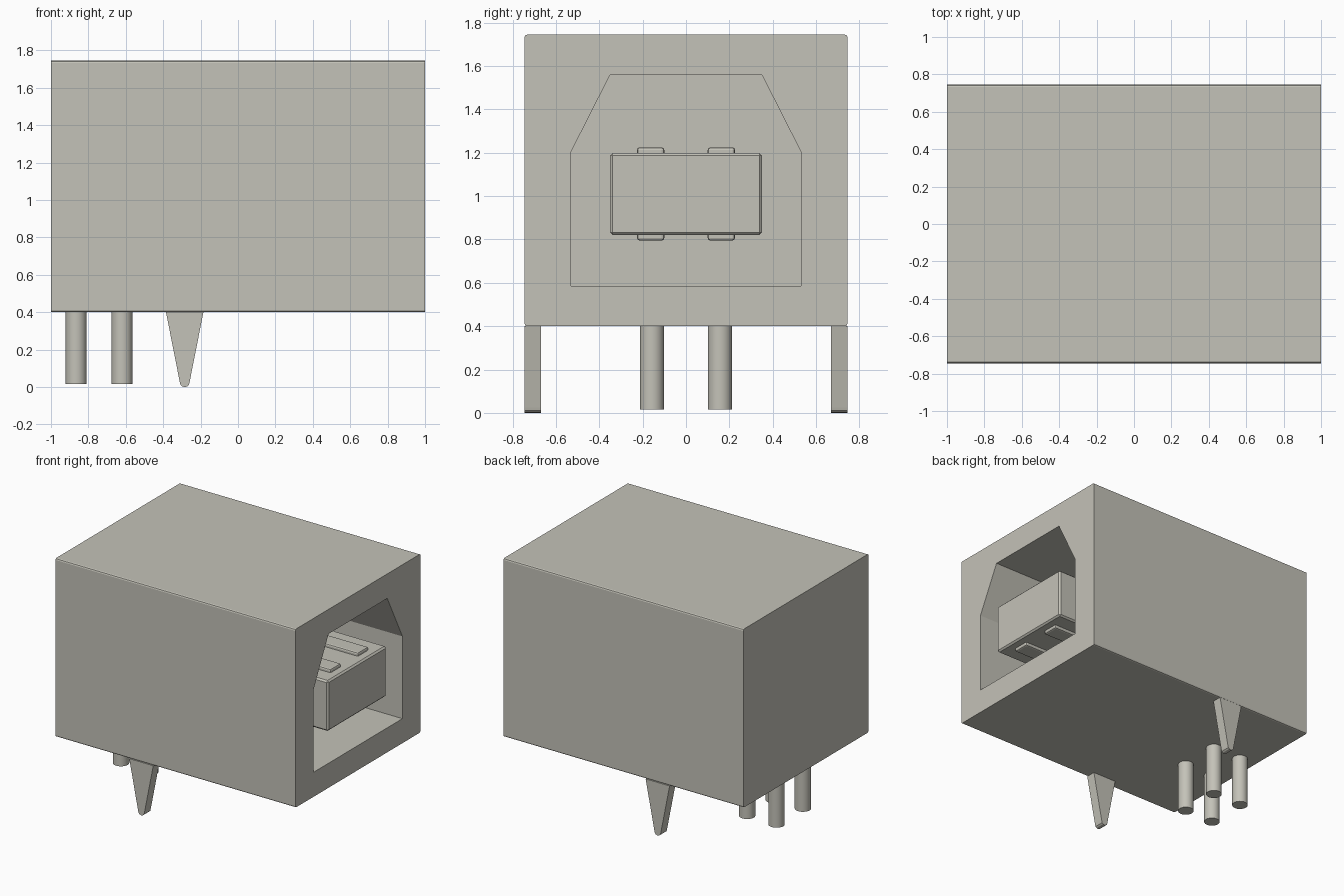
import bpy, bmesh, math
from mathutils import Vector

cube = bpy.data.objects.get("Cube")
if cube:
    bpy.data.objects.remove(cube, do_unlink=True)

# One warm grey for the whole part
grey = bpy.data.materials.new("warm_grey")
grey.use_nodes = True
COLOUR = (0.55, 0.54, 0.48, 1)
grey.diffuse_color = COLOUR
grey.node_tree.nodes["Principled BSDF"].inputs["Base Color"].default_value = COLOUR


def finish(name, bm):
    bmesh.ops.recalc_face_normals(bm, faces=bm.faces[:])
    mesh = bpy.data.meshes.new(name)
    bm.to_mesh(mesh)
    bm.free()
    mesh.materials.append(grey)
    obj = bpy.data.objects.new(name, mesh)
    bpy.context.collection.objects.link(obj)
    return obj


def prism(name, points, extrude, bevel=0, edge_rule=None, segments=1):
    """Extrude a closed outline; bevel the edges picked by edge_rule."""
    bm = bmesh.new()
    face = bm.faces.new([bm.verts.new(p) for p in points])
    moved = bmesh.ops.extrude_face_region(bm, geom=[face])["geom"]
    verts = [g for g in moved if isinstance(g, bmesh.types.BMVert)]
    bmesh.ops.translate(bm, verts=verts, vec=Vector(extrude))
    if bevel:
        edges = [e for e in bm.edges if edge_rule is None or edge_rule(e)]
        bmesh.ops.bevel(bm, geom=edges, offset=bevel, segments=segments,
                        profile=0.5, affect='EDGES')
    return finish(name, bm)


def x_block(name, x0, x1, y0, y1, z0, z1, **kw):
    outline = [(x0, y0, z0), (x0, y1, z0), (x0, y1, z1), (x0, y0, z1)]
    return prism(name, outline, (x1 - x0, 0, 0), **kw)


def along_x(e):
    d = e.verts[0].co - e.verts[1].co
    return abs(d.y) < 1e-4 and abs(d.z) < 1e-4


def make_active(obj):
    bpy.ops.object.select_all(action='DESELECT')
    obj.select_set(True)
    bpy.context.view_layer.objects.active = obj


CAVITY_BACK = -0.1

# Housing with softened long edges
housing = x_block("housing", -1, 1, -0.745, 0.745, 0.4, 1.745,
                  bevel=0.012, edge_rule=along_x, segments=2)

# Six-sided socket opening cut into the +x end
socket = [(-0.53, 0.585), (0.53, 0.585), (0.53, 1.205),
          (0.35, 1.56), (-0.35, 1.56), (-0.53, 1.205)]
cutter = prism("socket_cutter", [(CAVITY_BACK, y, z) for y, z in socket], (1.3, 0, 0))
cutter.hide_render = True
cut = housing.modifiers.new("socket", 'BOOLEAN')
cut.operation = 'DIFFERENCE'
cut.solver = 'EXACT'
cut.object = cutter
make_active(housing)
bpy.ops.object.modifier_apply(modifier=cut.name)
bpy.data.objects.remove(cutter, do_unlink=True)

# Central tongue with chamfered outer edges
x_block("tongue", CAVITY_BACK - 0.05, 0.995, -0.35, 0.35, 0.82, 1.2, bevel=0.012)

# Contact strips above and below the tongue
for y, side in ((-0.163, "right"), (0.163, "left")):
    for z0, z1, level in ((1.18, 1.225, "upper"), (0.795, 0.84, "lower")):
        x_block(f"contact_{level}_{side}", CAVITY_BACK - 0.05, 0.93,
                y - 0.063, y + 0.063, z0, z1, bevel=0.012, segments=2)

# Four round solder pins
for x, row in ((-0.865, "back"), (-0.62, "front")):
    for y, side in ((-0.157, "right"), (0.157, "left")):
        bm = bmesh.new()
        bmesh.ops.create_cone(bm, cap_ends=True, segments=32,
                              radius1=0.056, radius2=0.056, depth=0.405)
        bmesh.ops.translate(bm, verts=bm.verts[:], vec=(x, y, 0.2175))
        make_active(finish(f"pin_{row}_{side}", bm))
        bpy.ops.object.shade_smooth_by_angle(angle=math.radians(40))

# Tapered mounting tabs with rounded tips, flush with the sides
tab = [(-0.185, 0.4), (-0.385, 0.4), (-0.311, 0.025)]
for i in range(1, 6):
    a = math.pi * (1 + i / 6)
    tab.append((-0.285 + 0.026 * math.cos(a), 0.022 + 0.022 * math.sin(a)))
tab.append((-0.259, 0.025))
for y0, side in ((-0.745, "right"), (0.67, "left")):
    prism(f"mounting_tab_{side}", [(x, y0, z) for x, z in tab], (0, 0.075, 0))
